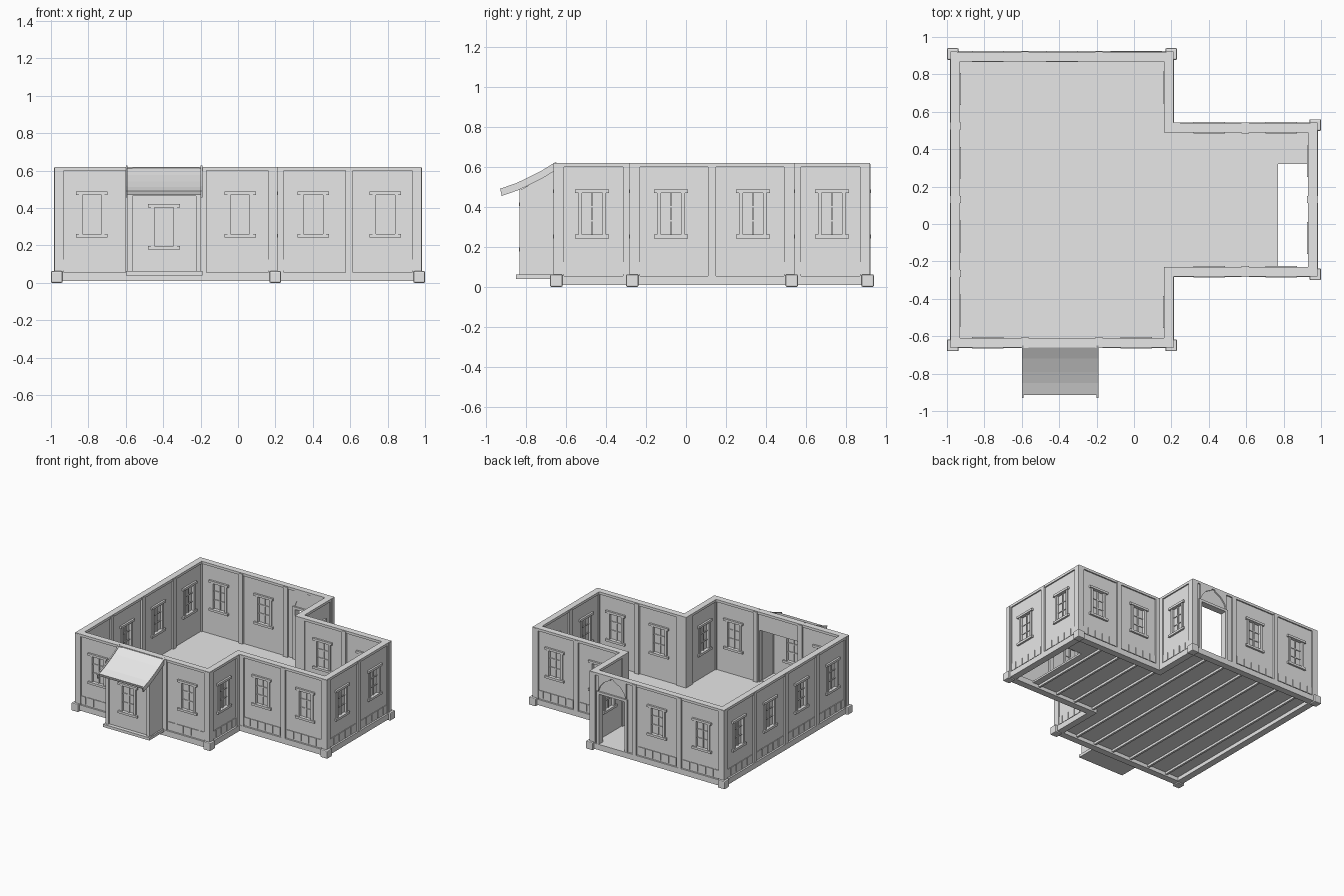
import bpy, bmesh
from mathutils import Matrix, Vector

cube = bpy.data.objects.get("Cube")
if cube:
    bpy.data.objects.remove(cube)

grey = bpy.data.materials.new("plain_grey")
grey.use_nodes = True
grey.diffuse_color = (0.8, 0.8, 0.8, 1)
grey.node_tree.nodes["Principled BSDF"].inputs["Base Color"].default_value = (0.8, 0.8, 0.8, 1)

parts = {}
UP = Vector((0, 0, 1))
WORLD = Matrix.Identity(4)


def frame(origin, along, out):
    """Local axes: u along the wall, w outward, z up."""
    m = Matrix((along, out, UP)).transposed().to_4x4()
    m.translation = origin
    return m


def prism(part, m, outline, w0, w1):
    """Extrude a (u, z) outline from w0 to w1."""
    bm = parts.setdefault(part, bmesh.new())
    a = [bm.verts.new(m @ Vector((u, w0, z))) for u, z in outline]
    b = [bm.verts.new(m @ Vector((u, w1, z))) for u, z in outline]
    bm.faces.new(a)
    bm.faces.new(b[::-1])
    for i in range(len(a)):
        j = (i + 1) % len(a)
        bm.faces.new((a[j], a[i], b[i], b[j]))


def box(part, m, u0, u1, w0, w1, z0, z1):
    prism(part, m, [(u0, z0), (u1, z0), (u1, z1), (u0, z1)], w0, w1)


T = 0.05             # wall thickness
OUT, IN = -0.01, -0.04   # recessed panel faces
TOP, SILL = 0.62, 0.055


def panel(m, u0, u1, z1, hole, w=(IN, OUT)):
    """Infill around a rectangular opening."""
    a, b, c, d = hole
    box("wall_panels", m, u0, a, *w, SILL, z1)
    box("wall_panels", m, b, u1, *w, SILL, z1)
    if c > SILL:
        box("wall_panels", m, a, b, *w, SILL, c)
    box("wall_panels", m, a, b, *w, d, z1)


def window(m, u, z):
    """Framed, mullioned window with wide head and sill, both sides."""
    h, v = 0.06, 0.105
    box("window_glass", m, u - h, u + h, -0.028, -0.022, z - v, z + v)
    w = (-0.048, -0.002)
    for s in (-1, 1):
        box("window_frames", m, u + s * h - 0.009, u + s * h + 0.009, *w, z - v, z + v)
        zz = z + s * (v + 0.008)
        box("window_frames", m, u - 0.085, u + 0.085, -0.055, 0.005, zz - 0.009, zz + 0.009)
        box("window_frames", m, u - h, u + h, -0.034, -0.016,
            z + s * 0.035 - 0.004, z + s * 0.035 + 0.004)
    box("window_frames", m, u - 0.005, u + 0.005, -0.036, -0.014, z - v, z + v)


def plinth_blocks(m, u0, u1, count=5):
    """Low row of shallow blocks at the panel foot."""
    step = (u1 - u0) / count
    for i in range(count):
        box("plinth_blocks", m, u0 + i * step + 0.004, u0 + (i + 1) * step - 0.004,
            OUT, OUT + 0.005, 0.065, 0.125)


def door(m, u):
    """Doorway frame with curved braces at the head."""
    for s in (-1, 1):
        e = u + s * 0.125
        box("door_frame", m, e - 0.012, e + 0.012, -0.052, 0.002, SILL, 0.47)
        arc = [(e, 0.60), (e, 0.47), (e - s * 0.02, 0.52), (e - s * 0.055, 0.56), (e - s * 0.11, 0.59), (e - s * 0.11, 0.60)]
        prism("door_braces", m, arc, -0.045, 0)
    box("door_frame", m, u - 0.137, u + 0.137, -0.052, 0.002, 0.455, 0.475)


# Perimeter, counter-clockwise, with the panel types of each wall
corners = [Vector((x, y, 0)) for x, y in (
    (-0.98, -0.66), (0.21, -0.66), (0.21, -0.28), (0.98, -0.28),
    (0.98, 0.54), (0.21, 0.54), (0.21, 0.92), (-0.98, 0.92))]
walls = ["wbw", "w", "ww", "ww", "ww", "w", "dww", "wwww"]
normals = []

for i, kinds in enumerate(walls):
    p, q = corners[i], corners[(i + 1) % len(corners)]
    along = (q - p).normalized()
    out = along.cross(UP)
    normals.append(out)
    m = frame(p, along, out)
    length = (q - p).length
    step = length / len(kinds)
    box("sill_beams", m, 0, length, -T, 0.004, 0.01, SILL)
    box("top_beams", m, 0, length, -T, 0, 0.6, TOP)
    for k, kind in enumerate(kinds):
        u0, u1 = k * step, (k + 1) * step
        mid = (u0 + u1) / 2
        if kind == "w":
            panel(m, u0, u1, 0.6, (mid - 0.06, mid + 0.06, 0.26, 0.47))
            window(m, mid, 0.365)
        elif kind == "d":
            panel(m, u0, u1, 0.6, (mid - 0.12, mid + 0.12, SILL, 0.46))
            door(m, mid)
        else:
            panel(m, u0, u1, 0.6, (u0 + 0.03, u1 - 0.03, SILL, 0.47))
        if kind == "w":
            plinth_blocks(m, u0 + 0.025, u1 - 0.025)
        if k:
            box("wall_posts", m, u0 - 0.019, u0 + 0.019, -T - 0.005, 0.003, SILL, TOP - 0.005)
    for u in (0, length - 0.035):
        box("wall_posts", m, u, u + 0.035, -T, 0.002, SILL, TOP - 0.003)

# Corner posts, and footing stones under the projecting corners
for i, c in enumerate(corners):
    n1, n2 = normals[i - 1], normals[i]
    m = Matrix.Translation(c - (n1 + n2) * T / 2)
    box("corner_posts", m, -T / 2, T / 2, -T / 2, T / 2, 0.01, TOP)
    if n1.cross(n2).z > 0:
        m = Matrix.Translation(c - (n1 + n2) * 0.011)
        box("corner_stones", m, -0.031, 0.031, -0.031, 0.031, 0, 0.062)

# Floor with a stair opening, and joists beneath
box("floor", WORLD, -0.95, 0.18, -0.63, 0.89, 0.04, SILL)
box("floor", WORLD, 0.18, 0.77, -0.25, 0.51, 0.04, SILL)
box("floor", WORLD, 0.77, 0.95, 0.32, 0.51, 0.04, SILL)
for k in range(10):
    x = -0.82 + k * 0.17
    y0, y1 = (-0.63, 0.89) if x < 0.18 else (-0.25, 0.51)
    box("floor_joists", WORLD, x - 0.008, x + 0.008, y0, y1, 0.022, 0.042)

# Projecting bay on the front
L, R, FRONT = -0.59, -0.20, -0.83
m = frame(Vector((L, FRONT, 0)), Vector((1, 0, 0)), Vector((0, -1, 0)))
W = R - L
mid = W / 2
panel(m, 0, W, 0.49, (mid - 0.06, mid + 0.06, 0.195, 0.405))
window(m, mid, 0.30)
for u in (0, W - 0.025):
    box("bay_posts", m, u, u + 0.025, -0.045, 0.003, SILL, 0.49)
box("bay_posts", m, 0, W, -0.045, 0.003, 0.465, 0.49)
box("bay_base", m, -0.01, W + 0.01, -0.19, 0.02, 0.04, 0.062)

# Bay cheeks and swept canopy, drawn in the y-z plane
side = frame(Vector((0, 0, 0)), Vector((0, 1, 0)), Vector((1, 0, 0)))
cheek = [(-0.65, SILL), (FRONT + 0.01, SILL), (FRONT + 0.01, 0.49), (-0.65, 0.585)]
prism("bay_cheeks", side, cheek, L + 0.002, L + 0.022)
prism("bay_cheeks", side, cheek, R - 0.022, R - 0.002)
sweep = [(-0.65, 0.62), (-0.72, 0.577), (-0.79, 0.541), (-0.85, 0.513), (-0.91, 0.492)]


def canopy(part, x0, x1, lift, thick, reach):
    top = [(y, z + lift) for y, z in sweep] + [(-0.91 - reach, 0.492 + lift - reach * 0.35)]
    under = [(y + 0.008, z - thick) for y, z in reversed(top)]
    prism(part, side, top + under, x0, x1)


canopy("canopy_roof", L, R, 0, 0.022, 0.003)
for x in (L - 0.01, R):
    canopy("canopy_rails", x, x + 0.01, 0.006, 0.036, 0.02)

# Turn the collected geometry into objects
for name, bm in parts.items():
    bmesh.ops.recalc_face_normals(bm, faces=bm.faces)
    mesh = bpy.data.meshes.new(name)
    bm.to_mesh(mesh)
    bm.free()
    mesh.materials.append(grey)
    obj = bpy.data.objects.new(name, mesh)
    bpy.context.scene.collection.objects.link(obj)
    if name == "corner_stones":
        bevel = obj.modifiers.new("worn_edges", "BEVEL")
        bevel.width = 0.006
        bevel.segments = 2
